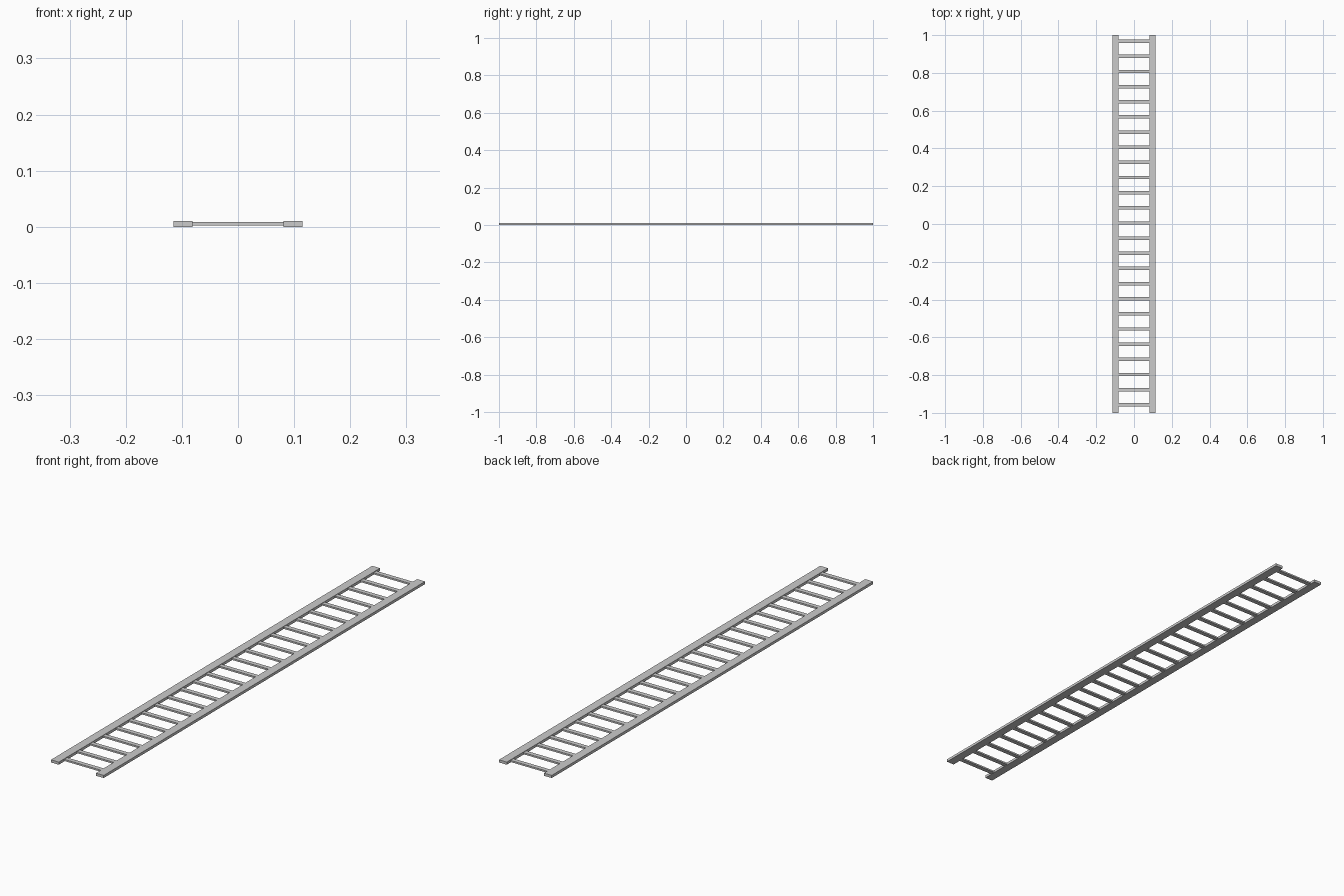
import bpy

if "Cube" in bpy.data.objects:
    bpy.data.objects.remove(bpy.data.objects["Cube"])

RAIL_IN, RAIL_OUT, RAIL_H = 0.081, 0.115, 0.0105
RUNGS, FIRST, STEP = 25, -0.957, 0.0802


def box(name, lo, hi):
    bpy.ops.mesh.primitive_cube_add(size=1, location=[(a + b) / 2 for a, b in zip(lo, hi)])
    ob = bpy.context.object
    ob.name = name
    ob.scale = [b - a for a, b in zip(lo, hi)]
    bpy.ops.object.transform_apply(location=False, rotation=False, scale=True)
    return ob


# Side rails
box("left_rail", (-RAIL_OUT, -1, 0), (-RAIL_IN, 1, RAIL_H))
box("right_rail", (RAIL_IN, -1, 0), (RAIL_OUT, 1, RAIL_H))

# Rungs, butted against the rails' inner faces
for i in range(RUNGS):
    y = FIRST + i * STEP
    box(f"rung_{i + 1}", (-RAIL_IN - 0.001, y - 0.009, 0.002), (RAIL_IN + 0.001, y + 0.009, 0.0085))
